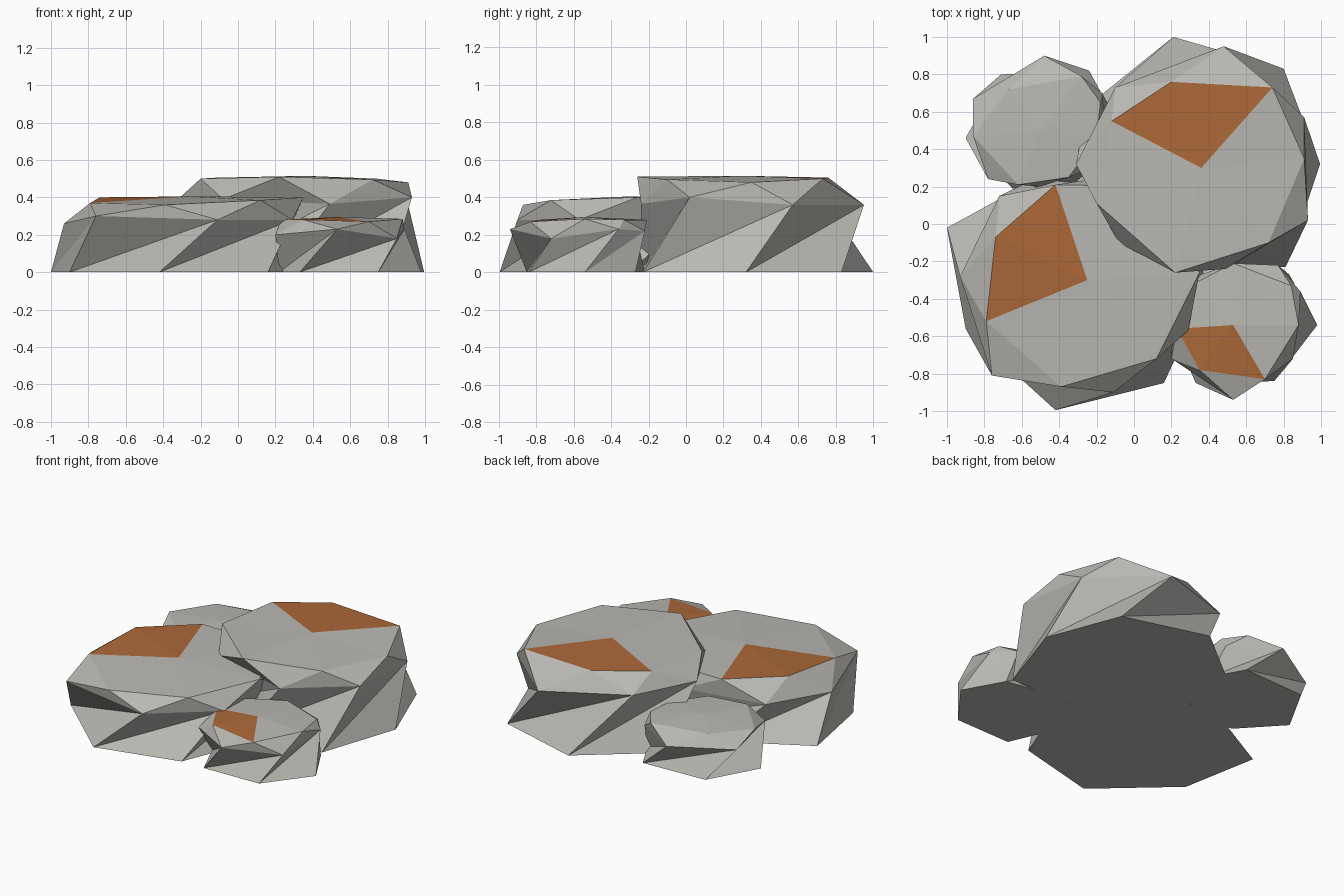
import bpy, bmesh


def material(name, rgb):
    mat = bpy.data.materials.new(name)
    mat.diffuse_color = (*rgb, 1)
    return mat


stone = material("dark_stone", (0.49, 0.48, 0.45))
orange = material("orange_patch", (0.41, 0.14, 0.04))


def rock(name, base, mid, top, centre, patch):
    """Seven-sided faceted rock: twisted lower band, upper band, shallow cap."""
    bm = bmesh.new()
    b = [bm.verts.new((x, y, 0)) for x, y in base]
    m = [bm.verts.new(p) for p in mid]
    t = [bm.verts.new(p) for p in top]
    c = bm.verts.new(centre)
    bm.faces.new(b[::-1])
    n = len(b)
    for i in range(n):
        j = (i + 1) % n
        bm.faces.new((b[i], b[j], m[j]))
        bm.faces.new((b[i], m[j], m[i]))
        bm.faces.new((m[i], m[j], t[i]))
        bm.faces.new((m[j], t[j], t[i]))
        cap = bm.faces.new((c, t[i], t[j]))
        cap.material_index = 1 if i in patch else 0
    bmesh.ops.recalc_face_normals(bm, faces=bm.faces)
    me = bpy.data.meshes.new(name)
    bm.to_mesh(me)
    bm.free()
    me.materials.append(stone)
    me.materials.append(orange)
    ob = bpy.data.objects.new(name, me)
    bpy.context.collection.objects.link(ob)


# Tall rock, back right
rock("tall_rock",
     [(.81, -.23), (.995, .32), (.8, .83), (.21, 1), (-.25, .63), (-.23, .03), (.21, -.24)],
     [(.93, .02, .4), (.91, .57, .36), (.48, .95, .36), (-.1, .73, .4),
      (-.31, .32, .4), (-.08, -.1, .39), (.49, -.24, .365)],
     [(.91, .35, .48), (.74, .73, .5), (.2, .76, .505), (-.12, .55, .505),
      (-.2, .11, .5), (.22, -.26, .51), (.72, -.1, .495)],
     (.36, .3, .515), (1, 2))

# Wide rock, front left
rock("wide_rock",
     [(-1, -.02), (-.9, -.56), (-.42, -.995), (.16, -.85), (.38, -.3), (.1, .22), (-.45, .28)],
     [(-.93, -.28, .26), (-.76, -.81, .3), (-.11, -.9, .28), (.29, -.57, .28),
      (.3, 0, .28), (-.15, .25, .28), (-.72, .15, .28)],
     [(-.79, -.52, .37), (-.39, -.87, .36), (.12, -.72, .385), (.35, -.26, .4),
      (.1, .2, .4), (-.42, .21, .4), (-.74, -.07, .4)],
     (-.25, -.3, .405), (5, 6))

# Small rock, front right
rock("small_front_rock",
     [(.33, -.85), (.75, -.84), (.98, -.54), (.83, -.27), (.55, -.22), (.25, -.25), (.22, -.6)],
     [(.53, -.94, .23), (.85, -.72, .18), (.89, -.36, .23), (.77, -.22, .22),
      (.36, -.27, .22), (.21, -.5, .2), (.2, -.72, .2)],
     [(.7, -.83, .27), (.88, -.54, .285), (.84, -.33, .28), (.53, -.21, .28),
      (.3, -.33, .28), (.23, -.56, .28), (.35, -.78, .28)],
     (.53, -.54, .295), (5, 6))

# Small rock, back left
rock("small_back_rock",
     [(-.24, .82), (-.71, .8), (-.9, .46), (-.65, .19), (-.37, .17), (-.15, .35), (-.12, .6)],
     [(-.48, .9, .21), (-.86, .67, .2), (-.78, .24, .22), (-.5, .2, .2),
      (-.23, .3, .2), (-.15, .5, .2), (-.17, .7, .2)],
     [(-.67, .72, .28), (-.86, .47, .27), (-.62, .21, .28), (-.35, .25, .28),
      (-.2, .45, .28), (-.18, .65, .28), (-.28, .79, .28)],
     (-.5, .5, .295), ())
